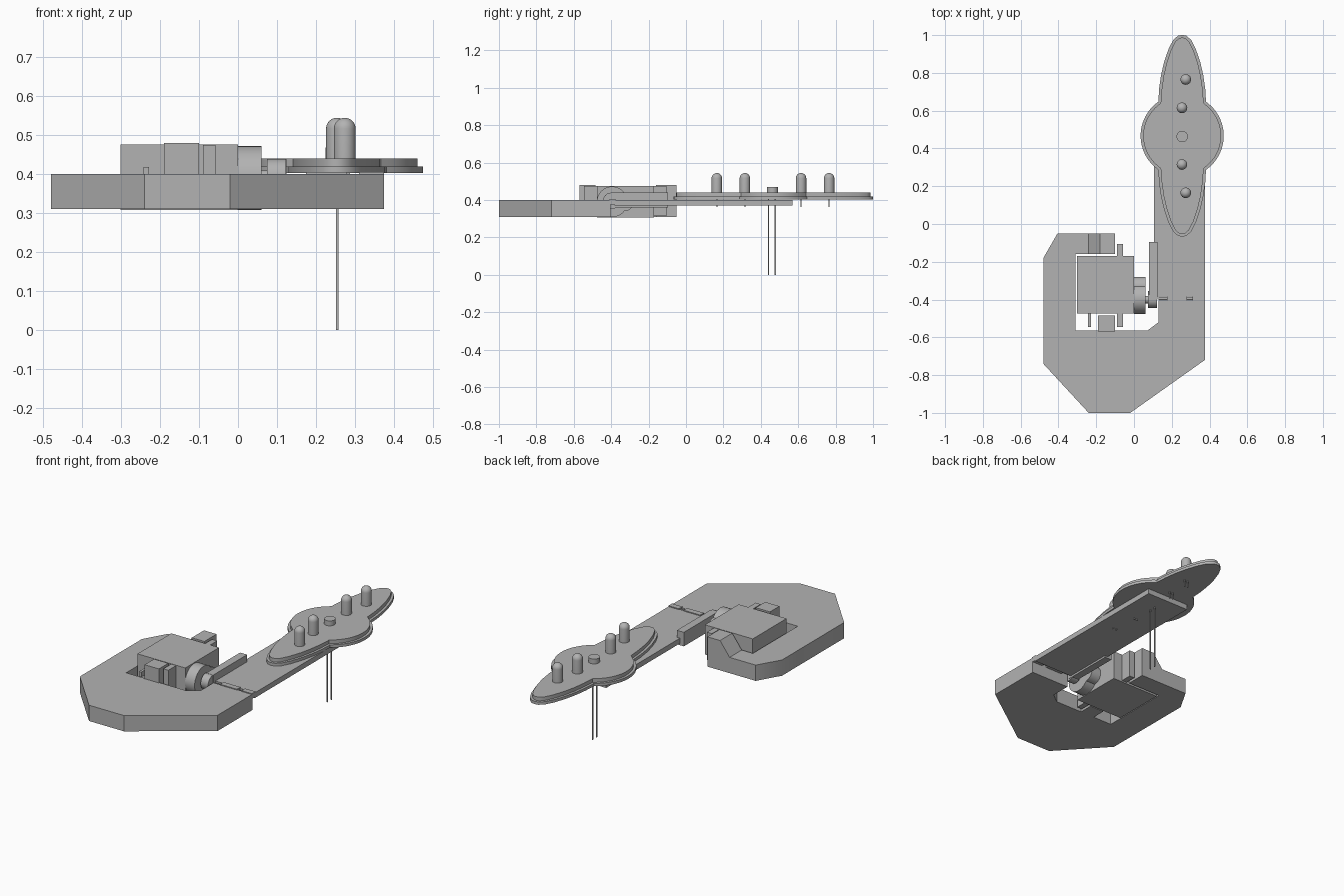
import bpy, bmesh, math
from mathutils import Matrix

if "Cube" in bpy.data.objects:
    bpy.data.objects.remove(bpy.data.objects["Cube"], do_unlink=True)

GREY = (0.45, 0.45, 0.45, 1)
mat = bpy.data.materials.new("plain grey")
mat.use_nodes = True
mat.diffuse_color = GREY
mat.node_tree.nodes["Principled BSDF"].inputs["Base Color"].default_value = GREY


def finish(name, bm):
    bmesh.ops.recalc_face_normals(bm, faces=bm.faces)
    mesh = bpy.data.meshes.new(name)
    bm.to_mesh(mesh)
    bm.free()
    mesh.materials.append(mat)
    ob = bpy.data.objects.new(name, mesh)
    bpy.context.collection.objects.link(ob)
    bpy.ops.object.select_all(action='DESELECT')
    ob.select_set(True)
    bpy.context.view_layer.objects.active = ob
    bpy.ops.object.shade_smooth_by_angle(angle=math.radians(35))
    return ob


def box(name, x, y, z):
    bm = bmesh.new()
    size = [b - a for a, b in (x, y, z)]
    mid = [(a + b) / 2 for a, b in (x, y, z)]
    bmesh.ops.create_cube(bm, size=1, matrix=Matrix.Translation(mid) @ Matrix.Diagonal((*size, 1)))
    return finish(name, bm)


def cylinder_x(name, x, y, z, r):
    bm = bmesh.new()
    place = Matrix.Translation(((x[0] + x[1]) / 2, y, z)) @ Matrix.Rotation(math.pi / 2, 4, 'Y')
    bmesh.ops.create_cone(bm, cap_ends=True, segments=32, radius1=r, radius2=r,
                          depth=x[1] - x[0], matrix=place)
    return finish(name, bm)


def prism(name, points, low, high, step=None):
    """Extruded outline; step = (inset, height) adds a smaller top tier."""
    bm = bmesh.new()
    face = bm.faces.new([bm.verts.new((x, y, high)) for x, y in points])
    face.normal_update()
    if face.normal.z < 0:
        face.normal_flip()
    ext = bmesh.ops.extrude_face_region(bm, geom=[face], use_keep_orig=True)
    lower = [v for v in ext["geom"] if isinstance(v, bmesh.types.BMVert)]
    bmesh.ops.translate(bm, verts=lower, vec=(0, 0, low - high))
    bmesh.ops.recalc_face_normals(bm, faces=bm.faces)
    if step:
        top = max(bm.faces, key=lambda f: f.calc_center_median().z)
        bmesh.ops.inset_region(bm, faces=[top], thickness=step[0])
        ext = bmesh.ops.extrude_discrete_faces(bm, faces=[top])
        bmesh.ops.translate(bm, verts=ext["faces"][0].verts, vec=(0, 0, step[1]))
    return finish(name, bm)


def lathe(name, x, y, profile):
    """Spin a (radius, height) profile around a vertical axis."""
    bm = bmesh.new()
    verts = [bm.verts.new((r, 0, z)) for r, z in profile]
    edges = [bm.edges.new(p) for p in zip(verts, verts[1:])]
    bmesh.ops.spin(bm, geom=verts + edges, cent=(0, 0, 0), axis=(0, 0, 1),
                   angle=math.tau, steps=24)
    bmesh.ops.remove_doubles(bm, verts=bm.verts, dist=0.0001)
    bmesh.ops.translate(bm, verts=bm.verts, vec=(x, y, 0))
    return finish(name, bm)


# Hooked base frame around the motor
prism("base_frame", [(-.48, -.18), (-.405, -.05), (-.1, -.05), (-.1, -.16), (-.31, -.16),
                     (-.31, -.565), (.07, -.565), (.13, -.52), (.13, -.405), (.375, -.405),
                     (.375, -.72), (-.02, -1), (-.24, -1), (-.48, -.74)], .31, .4)
box("front_motor_mount", (-.19, -.1), (-.57, -.485), (.31, .48))

# Raised rear mount with a sloping side
bm = bmesh.new()
rear = bm.faces.new([bm.verts.new((x, -.05, z)) for x, z in
                     ((-.24, .4), (-.18, .48), (-.1, .48), (-.1, .4))])
ext = bmesh.ops.extrude_face_region(bm, geom=[rear], use_keep_orig=True)
bmesh.ops.translate(bm, vec=(0, -.11, 0),
                    verts=[v for v in ext["geom"] if isinstance(v, bmesh.types.BMVert)])
finish("rear_motor_mount", bm)

# Motor, its flanges, cable stub and output wheel
box("motor_body", (-.302, 0), (-.475, -.17), (.307, .476))
box("motor_flange", (-.09, -.058), (-.545, -.105), (.315, .474))
box("motor_cable", (-.243, -.228), (-.545, -.47), (.39, .418))
cylinder_x("motor_gearbox", (0, .06), -.395, .39, .082)
cylinder_x("motor_small_gearbox", (0, .06), -.33, .39, .05)
cylinder_x("motor_shaft", (.05, .1), -.4, .39, .02)
cylinder_x("horn_hub", (.075, .122), -.4, .395, .044)
box("horn_arm", (.08, .124), (-.4, -.095), (.36, .44))

# Swinging arm and its hinge
prism("swing_arm", [(.125, -.383), (.375, -.383), (.375, .57), (.105, .57),
                    (.105, -.095), (.125, -.095)], .37, .4)
for i, span in enumerate([(.175, .205), (.205, .28), (.31, .375)]):
    box(f"hinge_knuckle_{i + 1}", span, (-.41, -.378), (.375, .405))
cylinder_x("hinge_pin", (.13, .375), -.395, .388, .008)

# Saucer: round disc merged with long pointed lobes
CX, CY = .255, .467
quarter = [(.22 * math.cos(a), .22 * math.sin(a))
           for a in (math.radians(55 * i / 12) for i in range(13))]
quarter += [(.122, .25), (.112, .32), (.096, .39), (.072, .46), (.047, .508), (.022, .53)]
upper = quarter + [(0, .534)] + [(-x, y) for x, y in reversed(quarter)]
outline = upper + [(x, -y) for x, y in reversed(upper[1:-1])]
prism("saucer", [(CX + x, CY + y) for x, y in outline], .403, .419, step=(.014, .021))

# Domed lamps with legs
R = .028
dome = [(R * math.cos(t), .516 + R * math.sin(t)) for t in (math.pi / 2 * i / 8 for i in range(8))]
for i, (x, y) in enumerate([(.274, .765), (.254, .615), (.254, .315), (.274, .165)]):
    lathe(f"lamp_{i + 1}", x, y, [(0, .435), (R, .435)] + dome + [(0, .516 + R)])
    for s in (-1, 1):
        cx = x + s * .01
        box(f"lamp_leg_{i + 1}_{'left' if s > 0 else 'right'}",
            (cx - .003, cx + .003), (y - .003, y + .003), (.362, .436))

# Centre sensor with two long leads
lathe("centre_sensor", .255, .463, [(0, .435), (.03, .435), (.03, .468), (0, .468)])
for name, y in (("front_lead", .441), ("rear_lead", .477)):
    box(name, (.252, .258), (y - .003, y + .003), (0, .44))
